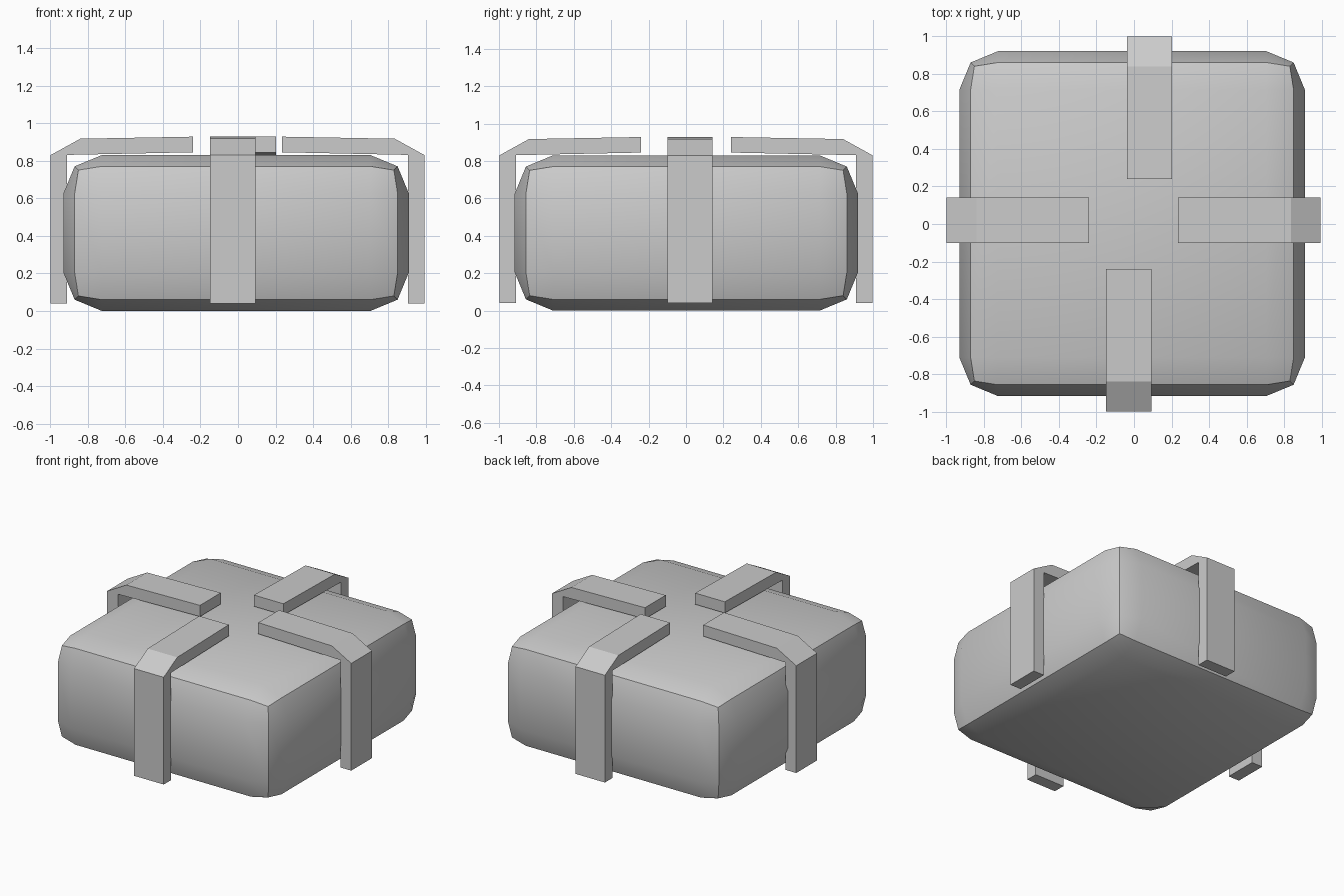
import bpy, bmesh
from mathutils import Matrix, Vector
from math import radians

if "Cube" in bpy.data.objects:
    bpy.data.objects.remove(bpy.data.objects["Cube"])


def add_object(name, bm):
    bmesh.ops.recalc_face_normals(bm, faces=bm.faces)
    mesh = bpy.data.meshes.new(name)
    bm.to_mesh(mesh)
    bm.free()
    obj = bpy.data.objects.new(name, mesh)
    bpy.context.collection.objects.link(obj)
    return obj


def make_block():
    # Cube with a 3 x 3 grid on each side; edges and corners pulled inward
    half = Vector((0.92, 0.918, 0.415))
    margin, edge_in, corner_in = 0.205, 0.06, 0.08
    bm = bmesh.new()
    bmesh.ops.create_cube(bm, size=2)
    bmesh.ops.subdivide_edges(bm, edges=bm.edges[:], cuts=2, use_grid_fill=True)
    for v in bm.verts:
        outer = [abs(c) > 0.9 for c in v.co]
        inset = (0, 0, edge_in, corner_in)[sum(outer)]
        for i in range(3):
            d = half[i] - (inset if outer[i] else margin)
            v.co[i] = d if v.co[i] > 0 else -d
    bmesh.ops.translate(bm, verts=bm.verts, vec=(-0.01, 0.002, 0.415))
    block = add_object("rounded_block", bm)
    bpy.context.view_layer.objects.active = block
    block.select_set(True)
    bpy.ops.object.shade_smooth_by_angle(angle=radians(30))
    block.select_set(False)


def make_strap(name, turn, low, high, shift):
    # Bent strap profile (distance outward, height), swept across its width
    profile = [(0.998, 0.04), (0.998, 0.83), (0.84, 0.917), (0.24, 0.928),
               (0.24, 0.845), (0.91, 0.831), (0.91, 0.04)]
    bm = bmesh.new()
    face = bm.faces.new([bm.verts.new((r, low, z)) for r, z in profile])
    ext = bmesh.ops.extrude_face_region(bm, geom=[face], use_keep_orig=True)
    moved = [g for g in ext["geom"] if isinstance(g, bmesh.types.BMVert)]
    bmesh.ops.translate(bm, verts=moved, vec=(0, high - low, 0))
    bm.transform(Matrix.Translation((shift, 0, 0)) @ Matrix.Rotation(radians(turn), 4, 'Z'))
    add_object(name, bm)


make_block()

# Four straps, each slightly off centre
for name, turn, low, high, shift in [
        ("right_strap", 0, -0.10, 0.142, -0.005),
        ("left_strap", 180, -0.142, 0.10, 0.0),
        ("front_strap", -90, -0.148, 0.093, 0.0),
        ("back_strap", 90, -0.202, 0.038, 0.0)]:
    make_strap(name, turn, low, high, shift)
